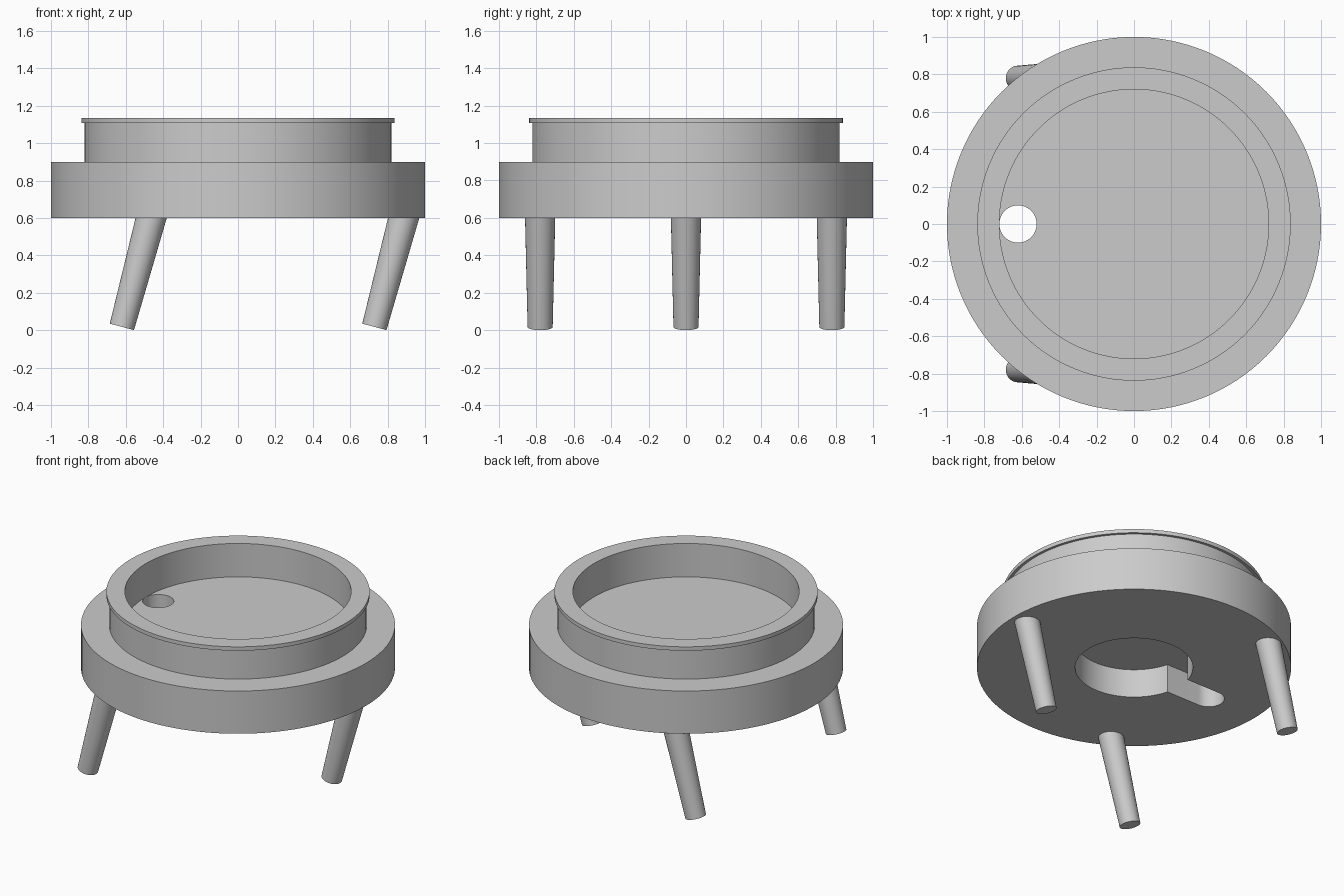
import bpy, bmesh
from math import sin, cos, pi, asin, radians
from mathutils import Matrix, Vector

if "Cube" in bpy.data.objects:
    bpy.data.objects.remove(bpy.data.objects["Cube"])

grey = bpy.data.materials.new("plain grey")
grey.use_nodes = True
grey.diffuse_color = (0.6, 0.6, 0.6, 1)
grey.node_tree.nodes["Principled BSDF"].inputs["Base Color"].default_value = grey.diffuse_color


def make_object(name, bm):
    bmesh.ops.recalc_face_normals(bm, faces=bm.faces)
    mesh = bpy.data.meshes.new(name)
    bm.to_mesh(mesh)
    bm.free()
    mesh.materials.append(grey)
    obj = bpy.data.objects.new(name, mesh)
    bpy.context.collection.objects.link(obj)
    return obj


def activate(obj):
    bpy.ops.object.select_all(action='DESELECT')
    obj.select_set(True)
    bpy.context.view_layer.objects.active = obj


def smooth(obj):
    activate(obj)
    bpy.ops.object.shade_smooth_by_angle(angle=radians(30))


def arc(radius, start, end, steps, cx=0):
    angles = [start + (end - start) * i / steps for i in range(steps + 1)]
    return [(cx + radius * cos(a), radius * sin(a)) for a in angles]


def prism(name, outline, bottom, top):
    bm = bmesh.new()
    face = bm.faces.new([bm.verts.new((x, y, bottom)) for x, y in outline])
    side = bmesh.ops.extrude_face_region(bm, geom=[face])["geom"]
    moved = [v for v in side if isinstance(v, bmesh.types.BMVert)]
    bmesh.ops.translate(bm, verts=moved, vec=(0, 0, top - bottom))
    return make_object(name, bm)


def lathe(name, profile, segments=128):
    bm = bmesh.new()
    rings = [[bm.verts.new((x, y, z)) for x, y in arc(r, 0, 2 * pi, segments)[:-1]]
             for r, z in profile]
    for low, high in zip(rings, rings[1:]):
        for i in range(segments):
            j = (i + 1) % segments
            bm.faces.new((low[i], low[j], high[j], high[i]))
    bm.faces.new(rings[0])
    bm.faces.new(rings[-1])
    return make_object(name, bm)


def cut(target, cutter):
    activate(target)
    mod = target.modifiers.new("cut", 'BOOLEAN')
    mod.operation = 'DIFFERENCE'
    mod.solver = 'EXACT'
    mod.object = cutter
    bpy.ops.object.modifier_apply(modifier=mod.name)
    bpy.data.objects.remove(cutter)


# Round base with raised collar, thin lip and sunken floor
body = lathe("body", [(1, 0.6), (1, 0.9), (0.82, 0.9), (0.82, 1.108),
                      (0.838, 1.108), (0.838, 1.135), (0.72, 1.135), (0.72, 0.9)])

# Keyhole pocket in the underside, and the drain hole at its end
POCKET, SLOT, HOLE_X = 0.375, 0.1, -0.62
mouth = pi - asin(SLOT / POCKET)
keyhole = arc(POCKET, -mouth, mouth, 72) + arc(SLOT, pi / 2, 3 * pi / 2, 24, HOLE_X)
cut(body, prism("pocket_cutter", keyhole, 0.5, 0.8))
cut(body, prism("hole_cutter", arc(0.0995, 0, 2 * pi, 48, HOLE_X)[:-1], 0.7, 1))
smooth(body)

# Three tapered legs, all leaning the same way
TILT, LENGTH = radians(15), 0.66
lean = Matrix.Rotation(TILT, 4, 'Y')
for name, angle in (("left_leg", 0), ("back_right_leg", 120), ("front_right_leg", 240)):
    root = Vector((0.9 * cos(radians(angle)), 0.9 * sin(radians(angle)), 0.655))
    bm = bmesh.new()
    bmesh.ops.create_cone(bm, cap_ends=True, segments=48, radius1=0.067, radius2=0.082,
                          depth=LENGTH, matrix=Matrix.Translation(root) @ lean
                          @ Matrix.Translation((0, 0, -LENGTH / 2)))
    smooth(make_object(name, bm))
